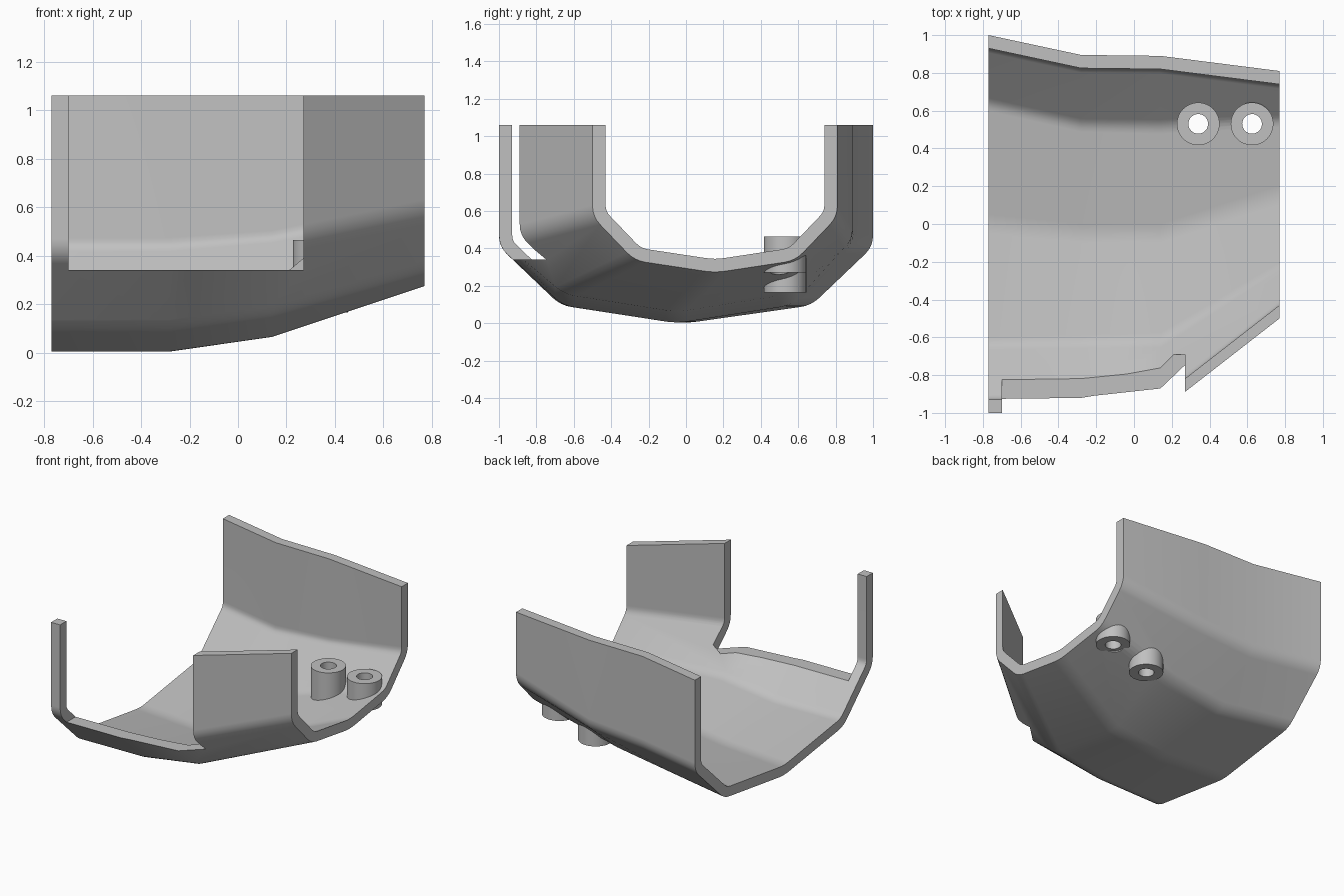
import bpy, bmesh, math
from mathutils import Vector

if "Cube" in bpy.data.objects:
    bpy.data.objects.remove(bpy.data.objects["Cube"], do_unlink=True)

THICK = 0.07
TOP = 1.06

grey = bpy.data.materials.new("plain grey")
grey.use_nodes = True
colour = (0.53, 0.53, 0.53, 1)
grey.diffuse_color = colour
grey.node_tree.nodes["Principled BSDF"].inputs["Base Color"].default_value = colour


def make_object(name, bm):
    bmesh.ops.recalc_face_normals(bm, faces=bm.faces)
    mesh = bpy.data.meshes.new(name)
    bm.to_mesh(mesh)
    bm.free()
    mesh.materials.append(grey)
    obj = bpy.data.objects.new(name, mesh)
    bpy.context.collection.objects.link(obj)
    return obj


def rounded(points, reach=0.06, steps=4):
    """Replace each inner corner of a polyline with a small curve."""
    out = [points[0]]
    for a, b, c in zip(points, points[1:], points[2:]):
        p = b + (a - b).normalized() * reach
        q = b + (c - b).normalized() * reach
        for i in range(steps + 1):
            t = i / steps
            out.append(p * (1 - t) ** 2 + b * 2 * t * (1 - t) + q * t * t)
    return out + [points[-1]]


def offset(points, dist):
    """Shift a polyline sideways by a constant wall thickness."""
    out = []
    for i, p in enumerate(points):
        dirs = []
        if i:
            dirs.append((p - points[i - 1]).normalized())
        if i < len(points) - 1:
            dirs.append((points[i + 1] - p).normalized())
        normals = [Vector((-d.y, d.x)) for d in dirs]
        n = sum(normals, Vector((0, 0))).normalized()
        out.append(p + n * dist / n.dot(normals[0]))
    return out


# Hull sections: x, centre y, half width, knee z, corner offset, corner z, keel z
sections = [
    (-0.77, 0.0, 1.0, 0.41, 0.67, 0.095, 0.0),
    (-0.28, -0.05, 0.945, 0.41, 0.61, 0.095, 0.0),
    (0.14, -0.05, 0.94, 0.44, 0.60, 0.155, 0.06),
    (0.77, 0.155, 0.655, 0.57, 0.43, 0.335, 0.27),
]

# Hull shell
bm = bmesh.new()
rings = []
for x, cy, half, knee, corner, cz, keel in sections:
    side = [(half, TOP), (half, knee), (corner, cz)]
    pts = [(-y, z) for y, z in side] + [(0, keel)] + side[::-1]
    outer = rounded([Vector((cy + y, z)) for y, z in pts])
    loop = outer + offset(outer, THICK)[::-1]
    rings.append([bm.verts.new((x, p.x, p.y)) for p in loop])
count = len(rings[0])
for a, b in zip(rings, rings[1:]):
    for i in range(count):
        j = (i + 1) % count
        bm.faces.new((a[i], a[j], b[j], b[i]))
for ring in (rings[0], rings[-1]):
    for i in range(count // 2 - 1):
        bm.faces.new((ring[i], ring[i + 1], ring[-2 - i], ring[-1 - i]))
hull = make_object("hull_shell", bm)


def cut(target, cutter):
    mod = target.modifiers.new("cut", "BOOLEAN")
    mod.operation = "DIFFERENCE"
    mod.solver = "EXACT"
    mod.object = cutter
    bpy.context.view_layer.objects.active = target
    bpy.ops.object.modifier_apply(modifier=mod.name)
    bpy.data.objects.remove(cutter, do_unlink=True)


# Front wall opening
bm = bmesh.new()
bmesh.ops.create_cube(bm, size=1)
lo, hi = Vector((-0.70, -1.3, 0.34)), Vector((0.27, -0.69, 1.3))
for v in bm.verts:
    v.co = (lo + hi) / 2 + v.co * (hi - lo)
cut(hull, make_object("opening_cutter", bm))


def tube(name, x, y, z0, z1, radius, hole, sides=48):
    bm = bmesh.new()
    rim = [(radius, z0), (radius, z1), (hole, z1), (hole, z0)]
    cols = []
    for i in range(sides):
        a = math.tau * i / sides
        cols.append([bm.verts.new((x + r * math.cos(a), y + r * math.sin(a), z))
                     for r, z in rim])
    for i in range(sides):
        a, b = cols[i], cols[(i + 1) % sides]
        for k in range(4):
            m = (k + 1) % 4
            bm.faces.new((a[k], a[m], b[m], b[k]))
    return make_object(name, bm)


# Mounting bosses with through holes
parts = [hull]
for name, x, base in (("inner_boss", 0.34, 0.165), ("outer_boss", 0.625, 0.27)):
    bm = bmesh.new()
    bmesh.ops.create_cone(bm, cap_ends=True, segments=48, radius1=0.08,
                          radius2=0.08, depth=2)
    bmesh.ops.translate(bm, verts=bm.verts, vec=(x, 0.53, 0.5))
    cut(hull, make_object("hole_cutter", bm))
    parts.append(tube(name, x, 0.53, base, 0.465, 0.113, 0.052))

# Smooth bends with crisp edges
for obj in parts:
    bpy.ops.object.select_all(action="DESELECT")
    obj.select_set(True)
    bpy.context.view_layer.objects.active = obj
    bpy.ops.object.shade_smooth_by_angle(angle=math.radians(30))
    weighted = obj.modifiers.new("weighted normals", "WEIGHTED_NORMAL")
    weighted.keep_sharp = True
